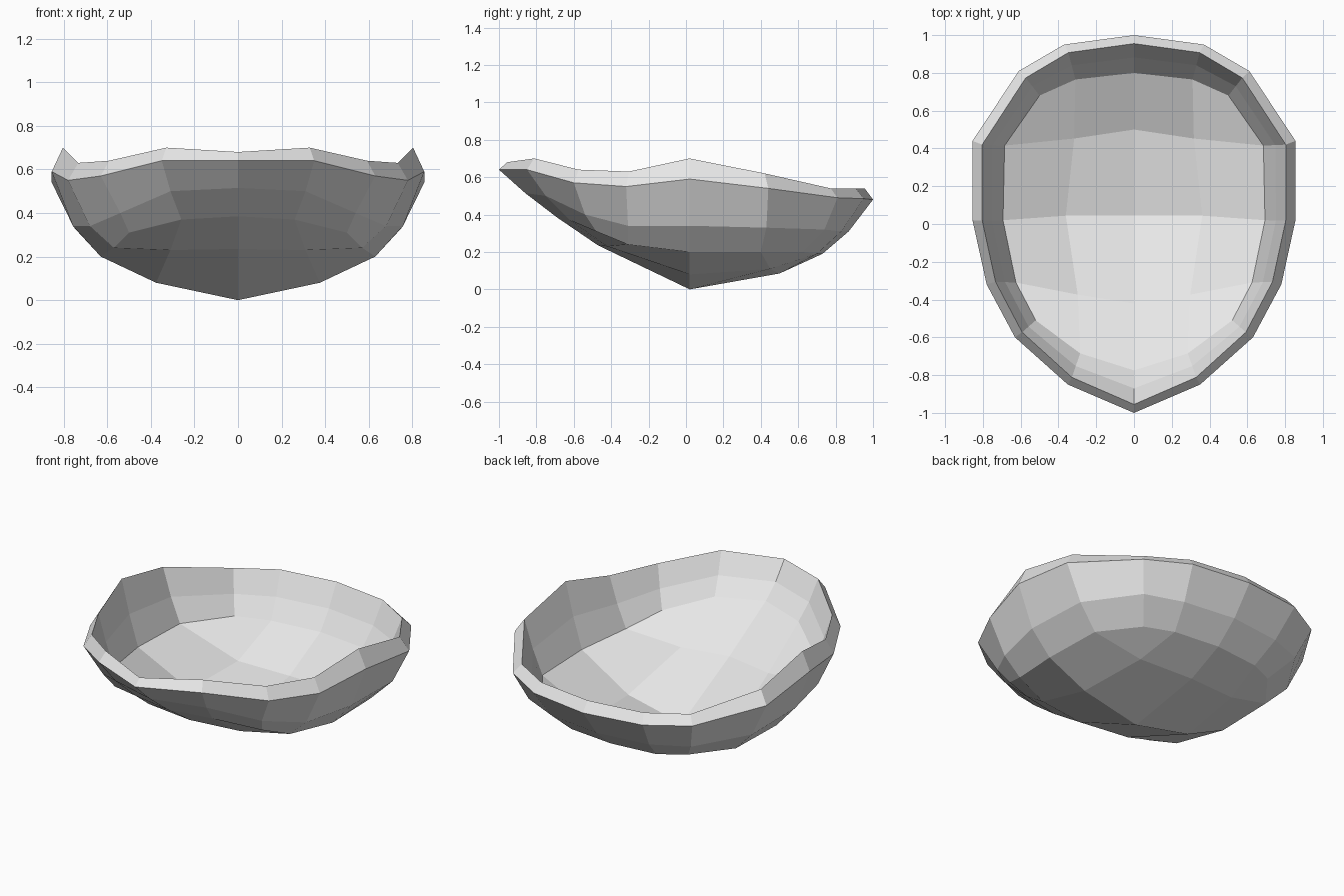
import bpy
import bmesh
from mathutils import Vector

cube = bpy.data.objects.get("Cube")
if cube:
    bpy.data.objects.remove(cube, do_unlink=True)


def points(*rows):
    return [Vector(row) for row in rows]


def blend(first, second, amount, lift):
    """Ring lying between two rings, shifted upwards."""
    return [a.lerp(b, amount) + Vector((0, 0, lift)) for a, b in zip(first, second)]


# Outer shell, half rings running from the pointed front to the rounded back
outer_rim = points(
    (0, -1, .64), (.35, -.85, .64), (.63, -.6, .57), (.78, -.32, .55), (.855, .02, .59),
    (.855, .44, .54), (.61, .81, .49), (.37, .95, .485), (0, 1, .48))
outer_wall = points(
    (0, -.86, .515), (.31, -.75, .5), (.54, -.54, .4), (.68, -.31, .34), (.757, .02, .34),
    (.75, .43, .33), (.55, .74, .32), (.33, .83, .31), (0, .87, .31))
outer_base = points(
    (0, -.69, .385), (.26, -.62, .37), (.5, -.48, .31), (.57, -.31, .24), (.63, .02, .2),
    (.62, .4, .2), (.45, .62, .2), (.29, .7, .19), (0, .73, .19))
outer_keel = points((0, -.47, .235), (0, .02, 0), (0, .5, .085))
outer_floor = points((.31, -.42, .23), (.376, .02, .08), (.33, .45, .11))

# Inner shell, derived from the outer one
rim_lift = (.04, .06, .07, .08, .11, .08, .05, .055, .06)
inner_rim = [Vector((p.x * .94, p.y * .955, p.z + lift))
             for p, lift in zip(outer_rim, rim_lift)]
inner_base = blend(outer_base, outer_wall, .5, .04)
inner_wall = blend(inner_base, inner_rim, .53, -.02)


def raise_floor(row):
    return [Vector((p.x * .96, p.y * .95 + .025, p.z + .05)) for p in row]


bm = bmesh.new()


def add_verts(row):
    return [bm.verts.new(p) for p in row]


def bridge(first, second):
    """Quads between two rows of vertices of equal length."""
    for i in range(len(first) - 1):
        bm.faces.new((first[i], first[i + 1], second[i + 1], second[i]))


def add_floor(base, keel, floor):
    """Grid of quads filling the ring at the foot of the wall."""
    middle = [base[0], *add_verts(keel), base[-1]]
    side = [base[1], *add_verts(floor), base[-2]]
    bridge(middle, side)
    bridge(side, base[2:-2])


# Walls and lip, then both floors
rings = [add_verts(ring) for ring in
         (outer_base, outer_wall, outer_rim, inner_rim, inner_wall, inner_base)]
for lower, upper in zip(rings, rings[1:]):
    bridge(lower, upper)
add_floor(rings[0], outer_keel, outer_floor)
add_floor(rings[-1], raise_floor(outer_keel), raise_floor(outer_floor))

# Other half
bmesh.ops.mirror(bm, geom=bm.verts[:] + bm.edges[:] + bm.faces[:],
                 axis='X', merge_dist=.001)
bmesh.ops.remove_doubles(bm, verts=bm.verts[:], dist=.001)
bmesh.ops.recalc_face_normals(bm, faces=bm.faces[:])

mesh = bpy.data.meshes.new("shell_bowl")
bm.to_mesh(mesh)
bm.free()
shell = bpy.data.objects.new("shell_bowl", mesh)
bpy.context.collection.objects.link(shell)

# Plain grey material
grey = bpy.data.materials.new("light_grey")
grey.use_nodes = True
colour = (.8, .8, .8, 1)
grey.diffuse_color = colour
for node in grey.node_tree.nodes:
    if node.type == 'BSDF_PRINCIPLED':
        node.inputs["Base Color"].default_value = colour
mesh.materials.append(grey)
